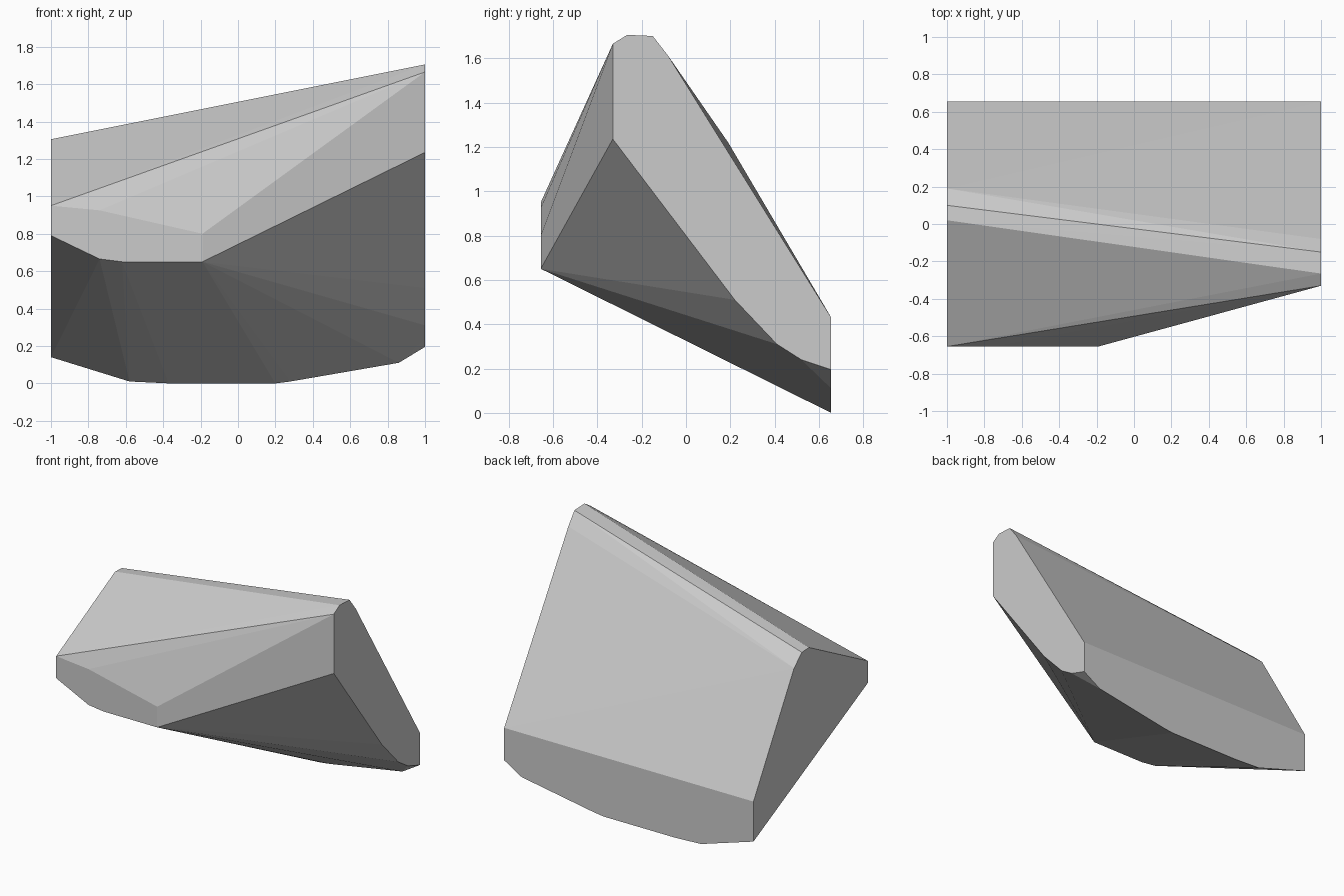
import bpy
import bmesh
import math

cube = bpy.data.objects.get("Cube")
if cube:
    bpy.data.objects.remove(cube, do_unlink=True)

# Plain stone material
grey = bpy.data.materials.new("stone_grey")
grey.use_nodes = True
colour = (0.6, 0.6, 0.6, 1)
grey.diffuse_color = colour
grey.node_tree.nodes["Principled BSDF"].inputs["Base Color"].default_value = colour

# Flat end profiles as (y, z)
tall_end = [(-0.33, 1.665), (-0.265, 1.705), (-0.15, 1.70), (-0.08, 1.61),
            (0.655, 0.43), (0.655, 0.195), (0.52, 0.24), (0.41, 0.31),
            (0.22, 0.51), (-0.33, 1.235)]
low_end = [(-0.655, 0.95), (0.02, 1.305), (0.10, 1.30), (0.19, 1.22),
           (0.655, 0.43), (0.655, 0.14), (-0.655, 0.79)]

# Flat front facet and lower back edge as (x, z)
front_facet = [(-0.74, 0.925), (-0.19, 0.80), (-0.19, 0.65),
               (-0.62, 0.65), (-0.74, 0.665)]
back_edge = [(-0.58, 0.01), (-0.37, 0.0), (0.2, 0.0), (0.28, 0.01), (0.86, 0.11)]

points = [(1, y, z) for y, z in tall_end]
points += [(-1, y, z) for y, z in low_end]
points += [(x, -0.655, z) for x, z in front_facet]
points += [(x, 0.655, z) for x, z in back_edge]

# Wrap the profiles in one faceted convex block
bm = bmesh.new()
for p in points:
    bm.verts.new(p)
hull = bmesh.ops.convex_hull(bm, input=bm.verts[:])
loose = [v for v in bm.verts if not v.link_faces]
bmesh.ops.delete(bm, geom=loose, context="VERTS")
bmesh.ops.dissolve_limit(bm, angle_limit=math.radians(0.5),
                         verts=bm.verts[:], edges=bm.edges[:])
bmesh.ops.recalc_face_normals(bm, faces=bm.faces[:])

mesh = bpy.data.meshes.new("stone_block")
bm.to_mesh(mesh)
bm.free()
mesh.materials.append(grey)
block = bpy.data.objects.new("stone_block", mesh)
bpy.context.collection.objects.link(block)
